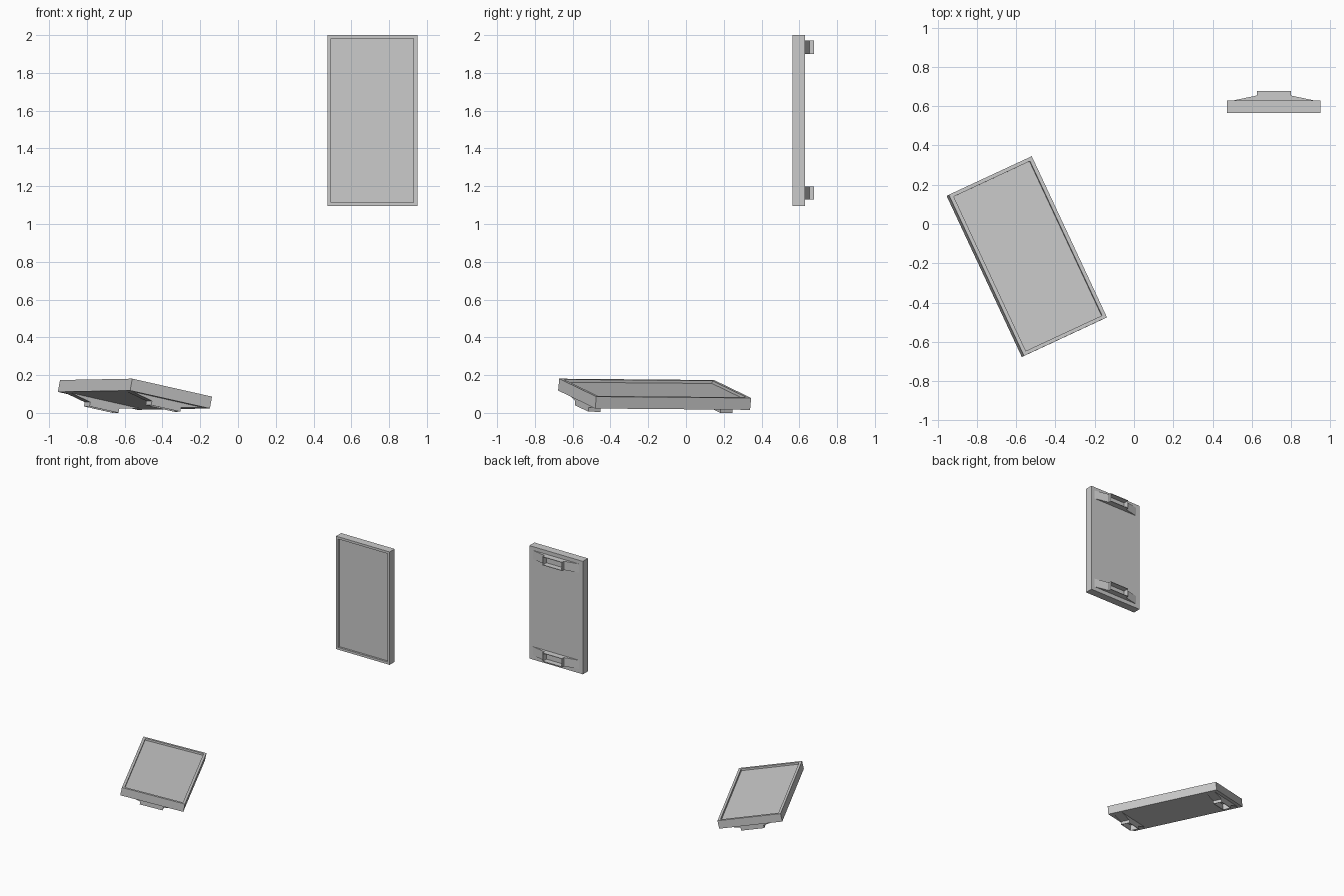
import bpy, bmesh
from mathutils import Matrix, Vector

if "Cube" in bpy.data.objects:
    bpy.data.objects.remove(bpy.data.objects["Cube"])

W, H, T = 0.475, 0.905, 0.064      # panel width, height, thickness


def finish(name, bm, mat):
    bmesh.ops.recalc_face_normals(bm, faces=bm.faces)
    me = bpy.data.meshes.new(name)
    bm.to_mesh(me)
    bm.free()
    ob = bpy.data.objects.new(name, me)
    ob.matrix_world = mat
    bpy.context.collection.objects.link(ob)
    return ob


def recess(bm, face, rim, depth):
    """Inset a face and sink it straight in, leaving vertical walls."""
    face.normal_update()
    n = face.normal.copy()
    bmesh.ops.inset_region(bm, faces=[face], thickness=rim)
    r = bmesh.ops.extrude_face_region(bm, geom=[face])
    verts = [g for g in r["geom"] if isinstance(g, bmesh.types.BMVert)]
    bmesh.ops.translate(bm, verts=verts, vec=-n * depth)
    if face.is_valid:
        bmesh.ops.delete(bm, geom=[face], context='FACES_ONLY')


def panel(name, mat):
    # slab with a sunken front; local origin is the centre of the front
    bm = bmesh.new()
    bmesh.ops.create_cube(bm, size=1, matrix=Matrix.Translation((0, T / 2, 0))
                          @ Matrix.Diagonal((W, T, H, 1)))
    bm.normal_update()
    front = min(bm.faces, key=lambda f: f.calc_center_median().y)
    recess(bm, front, 0.027, 0.015)
    finish(name, bm, mat)


def bracket(name, mat, z):
    # flared back bracket with an open pocket in its raised block
    half = [(0.205, 0), (0.0865, 0.025), (0.0865, 0.048)]
    prof = half + [(-x, y) for x, y in reversed(half)]
    bm = bmesh.new()
    base = bm.faces.new([bm.verts.new((x, T + y, z - 0.035)) for x, y in prof])
    r = bmesh.ops.extrude_face_region(bm, geom=[base])
    bmesh.ops.translate(bm, vec=(0, 0, 0.07), verts=[
        g for g in r["geom"] if isinstance(g, bmesh.types.BMVert)])
    if len(bm.faces) < 8:
        bm.faces.new(list(bm.verts)[:6])
    bmesh.ops.recalc_face_normals(bm, faces=bm.faces)
    bm.normal_update()
    cap = max(bm.faces, key=lambda f: f.calc_center_median().y)
    recess(bm, cap, 0.006, 0.044)
    finish(name, bm, mat)


def unit(prefix, mat):
    panel(prefix + "_panel", mat)
    bracket(prefix + "_upper_bracket", mat, 0.388)
    bracket(prefix + "_lower_bracket", mat, -0.384)


# upright panel
unit("upright", Matrix.Translation((0.7115, 0.565, 2 - H / 2)))

# tilted panel lying face up
u = Vector((0.423, -0.906, 0.008)).normalized()
v = Vector((0.888, 0.414, -0.2))
v = (v - u * v.dot(u)).normalized()
n = u.cross(v)
rot = Matrix((v, -n, -u)).transposed().to_4x4()
unit("lying", Matrix.Translation((-0.54, -0.163, 0.13)) @ rot)
